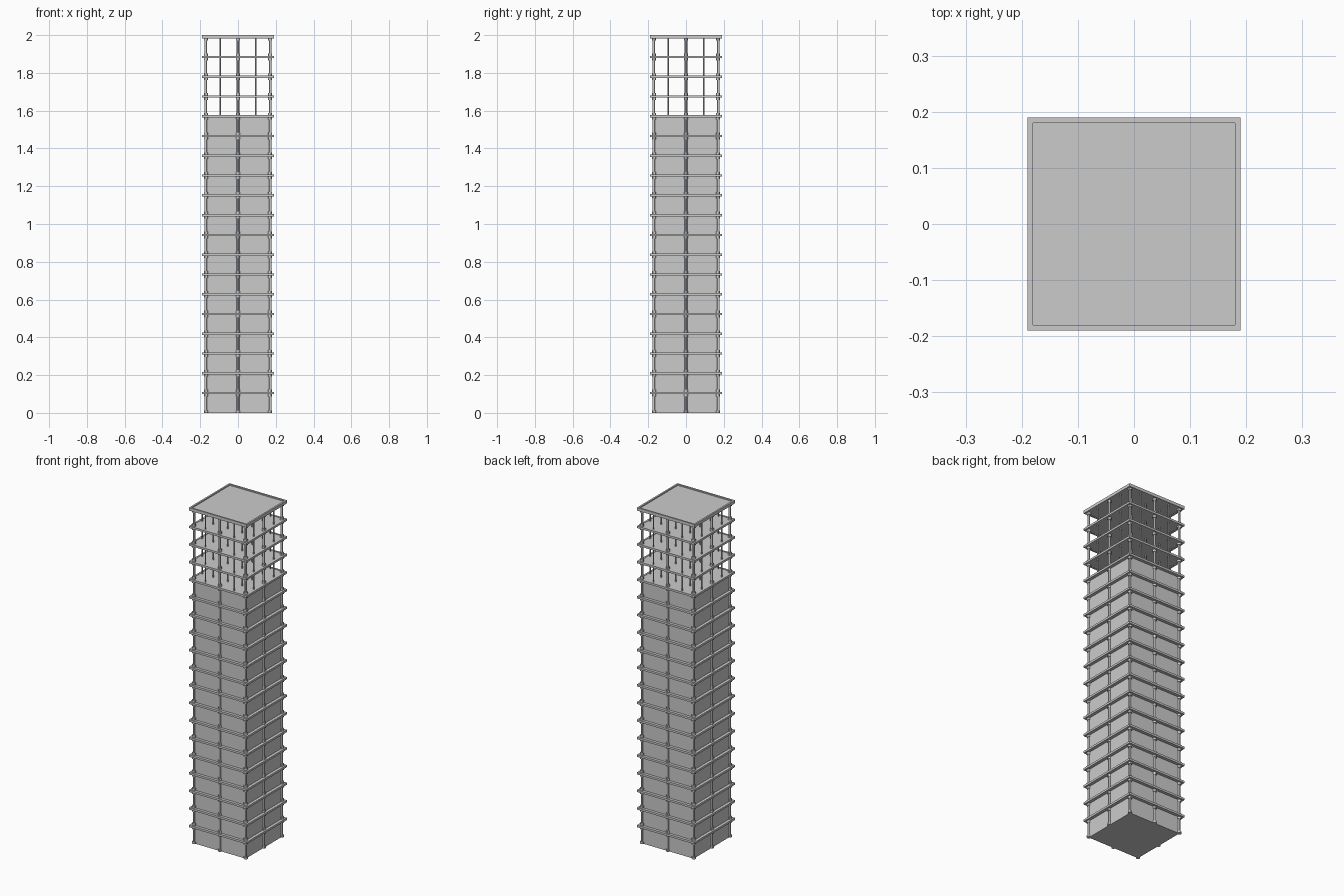
import bpy, bmesh
from mathutils import Matrix, Vector

if "Cube" in bpy.data.objects:
    bpy.data.objects.remove(bpy.data.objects["Cube"])

STEP = 0.1047     # storey height
CLAD = 15         # enclosed storeys
TOP = 19          # roof level
P = 0.17          # outer column line
EDGE = 0.19       # outer edge of the floor rings
SLAB = 0.18


def box(bm, x0, x1, y0, y1, z0, z1):
    m = Matrix.Translation(((x0 + x1) / 2, (y0 + y1) / 2, (z0 + z1) / 2))
    m = m @ Matrix.Diagonal((x1 - x0, y1 - y0, z1 - z0, 1))
    bmesh.ops.create_cube(bm, size=1, matrix=m)


def cyl(bm, x, y, z0, z1, r, n=12):
    bmesh.ops.create_cone(bm, cap_ends=True, segments=n, radius1=r, radius2=r,
                          depth=z1 - z0,
                          matrix=Matrix.Translation((x, y, (z0 + z1) / 2)))


def ring(bm, outer, inner, z0, z1):
    loops = []
    for h, z in ((outer, z0), (outer, z1), (inner, z1), (inner, z0)):
        loops.append([bm.verts.new((sx * h, sy * h, z))
                      for sx, sy in ((-1, -1), (1, -1), (1, 1), (-1, 1))])
    for a in range(4):
        lo, hi = loops[a], loops[(a + 1) % 4]
        for i in range(4):
            j = (i + 1) % 4
            bm.faces.new((lo[i], lo[j], hi[j], hi[i]))


def finish(bm, name, smooth=False):
    bmesh.ops.recalc_face_normals(bm, faces=bm.faces)
    me = bpy.data.meshes.new(name)
    bm.to_mesh(me)
    bm.free()
    ob = bpy.data.objects.new(name, me)
    bpy.context.collection.objects.link(ob)
    if smooth:
        bpy.ops.object.select_all(action='DESELECT')
        ob.select_set(True)
        bpy.context.view_layer.objects.active = ob
        bpy.ops.object.shade_smooth_by_angle()
    return ob


main_cols = [(x, y) for x in (-P, 0, P) for y in (-P, 0, P) if (x, y) != (0, 0)]
grid = (-P, -0.095, 0, 0.095, P)
thin_cols = [(x, y) for x in grid for y in grid if (x, y) not in main_cols]

# enclosed lower storeys
bm = bmesh.new()
box(bm, -P, P, -P, P, 0, CLAD * STEP)
finish(bm, "enclosed_walls")

# floor slabs
bm = bmesh.new()
for k in range(1, TOP + 1):
    z = k * STEP
    box(bm, -SLAB, SLAB, -SLAB, SLAB, z - 0.005, z + 0.004)
finish(bm, "floor_slabs")

# edge beams around every floor, deeper at the roof
bm = bmesh.new()
for k in range(1, TOP):
    z = k * STEP
    ring(bm, EDGE, SLAB, z - 0.006, z + 0.006)
ring(bm, EDGE, SLAB, TOP * STEP - 0.007, 2.0)
finish(bm, "edge_beams")

# full-height outer columns
bm = bmesh.new()
for x, y in main_cols:
    cyl(bm, x, y, 0, TOP * STEP, 0.007)
finish(bm, "outer_columns", True)

# collars where the columns cross the floors
bm = bmesh.new()
for x, y in main_cols:
    for k in range(TOP + 1):
        z = k * STEP
        z1 = z + (0.018 if k < TOP else 0)
        cyl(bm, x, y, max(0, z - 0.018), z1 if k else 0.012, 0.011)
finish(bm, "column_collars", True)

# slim posts in the open upper storeys
bm = bmesh.new()
for x, y in thin_cols:
    cyl(bm, x, y, CLAD * STEP, TOP * STEP, 0.004, 8)
finish(bm, "slim_posts", True)
